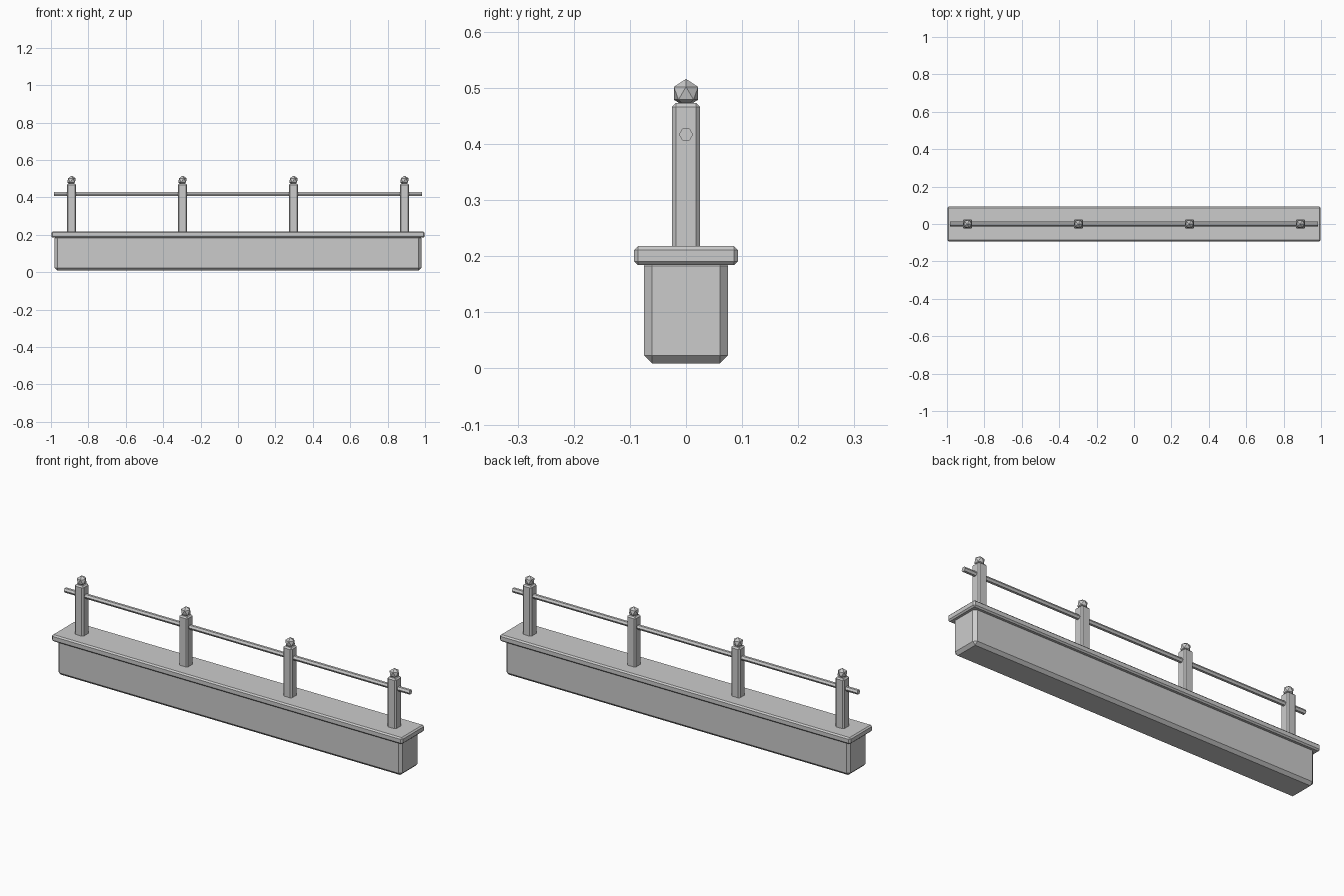
import bpy, math

if "Cube" in bpy.data.objects:
    bpy.data.objects.remove(bpy.data.objects["Cube"])


def bevelled_box(name, x, half_x, half_y, z0, z1, bevel):
    bpy.ops.mesh.primitive_cube_add(size=2, location=(x, 0, (z0 + z1) / 2))
    ob = bpy.context.object
    ob.name = name
    ob.scale = (half_x, half_y, (z1 - z0) / 2)
    bpy.ops.object.transform_apply(location=False, rotation=False, scale=True)
    mod = ob.modifiers.new("chamfer", 'BEVEL')
    mod.width = bevel
    mod.segments = 1
    return ob


# Wall body and overhanging coping slab
bevelled_box("wall_base", 0, 0.98, 0.075, 0.009, 0.197, 0.0145)
bevelled_box("coping_slab", 0, 0.998, 0.0925, 0.184, 0.218, 0.007)

# Posts with faceted ball finials
for i in range(4):
    x = -0.89 + i * 1.78 / 3
    bevelled_box(f"post_{i + 1}", x, 0.025, 0.025, 0.2, 0.473, 0.007)
    bpy.ops.mesh.primitive_ico_sphere_add(subdivisions=1, radius=0.0255,
                                          location=(x, 0, 0.4905))
    bpy.context.object.name = f"finial_{i + 1}"

# Hexagonal rail running through the posts, points facing +y and -y
bpy.ops.mesh.primitive_cylinder_add(vertices=6, radius=0.0125, depth=1.965,
                                    location=(0, 0, 0.417),
                                    rotation=(0, math.pi / 2, 0))
bpy.context.object.name = "rail"
